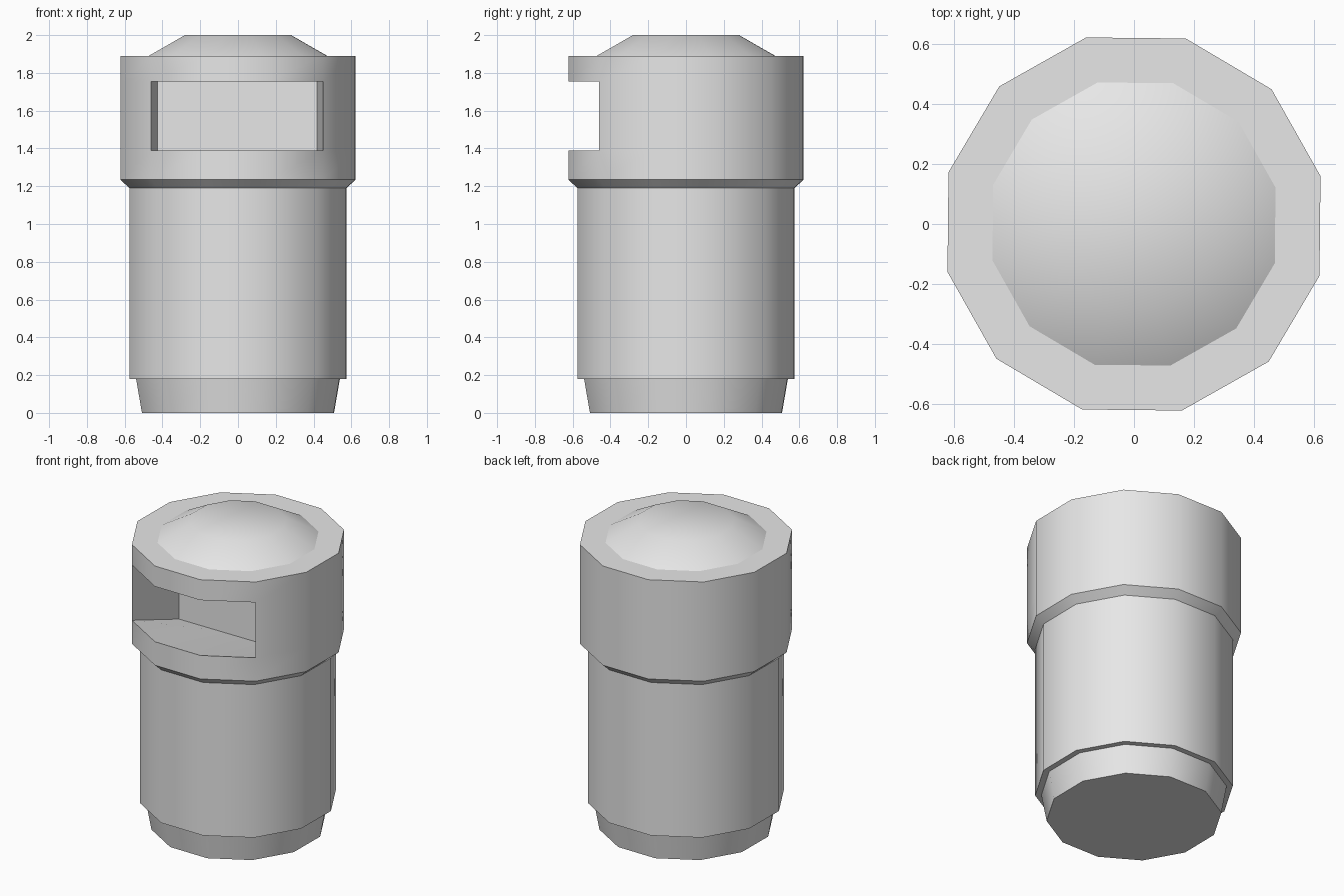
import bpy, bmesh
from math import cos, sin, radians

cube = bpy.data.objects.get("Cube")
if cube:
    bpy.data.objects.remove(cube, do_unlink=True)

SIDES = 12
TURN = 14.4

grey = bpy.data.materials.new("light grey")
grey.use_nodes = True
colour = (0.8, 0.8, 0.8, 1)
grey.diffuse_color = colour
grey.node_tree.nodes["Principled BSDF"].inputs["Base Color"].default_value = colour


def turned_part(name, profile, bottom=False, top=False, gap=(), cut=None):
    """Turn a profile of (radius, height) into a closed ring of faces.
    gap lists the sides left open in band number gap_band."""
    bm = bmesh.new()
    rings = []
    for r, z in profile:
        angles = [radians(TURN + 360 / SIDES * i) for i in range(SIDES)]
        rings.append([bm.verts.new((r * cos(a), r * sin(a), z)) for a in angles])
    for band, (low, high) in enumerate(zip(rings, rings[1:])):
        for i in range(SIDES):
            if band == 2 and i in gap:
                continue
            j = (i + 1) % SIDES
            bm.faces.new((low[i], low[j], high[j], high[i]))
    if bottom:
        bm.faces.new(rings[0][::-1])
    if top:
        bm.faces.new(rings[-1])
    if cut:
        cut(bm, rings)
    bmesh.ops.recalc_face_normals(bm, faces=bm.faces)
    mesh = bpy.data.meshes.new(name)
    bm.to_mesh(mesh)
    bm.free()
    mesh.materials.append(grey)
    obj = bpy.data.objects.new(name, mesh)
    bpy.context.collection.objects.link(obj)
    bpy.ops.object.select_all(action='DESELECT')
    obj.select_set(True)
    bpy.context.view_layer.objects.active = obj
    bpy.ops.object.shade_smooth_by_angle(angle=radians(35))
    return obj


# Front slot: flares in height towards a flat back wall in the middle
SLOT_SIDES = (7, 8, 9)


def slot(bm, rings):
    columns = range(SLOT_SIDES[0], SLOT_SIDES[-1] + 2)
    low = [rings[1 + 1][i] for i in columns]
    high = [rings[3][i] for i in columns]
    back_low = [bm.verts.new((v.co.x * 0.93, -0.005, 1.237)) for v in low]
    back_high = [bm.verts.new((v.co.x * 0.93, -0.005, 1.87)) for v in high]
    for a, b in ((low, back_low), (back_low, back_high), (back_high, high)):
        for k in range(len(SLOT_SIDES)):
            bm.faces.new((a[k], a[k + 1], b[k + 1], b[k]))
    for k in (0, -1):
        bm.faces.new((low[k], back_low[k], back_high[k], high[k]))


# Tapered foot, straight body, slotted collar and shallow dome
turned_part("foot", [(0.525, 0), (0.557, 0.18)], bottom=True)
turned_part("body", [(0.594, 0.18), (0.594, 1.19)], bottom=True)
turned_part("collar",
            [(0.594, 1.19), (0.643, 1.235), (0.643, 1.39), (0.643, 1.755), (0.643, 1.89)],
            top=True, gap=SLOT_SIDES, cut=slot)
turned_part("dome", [(0.488, 1.89), (0.29, 2.0)], top=True)
